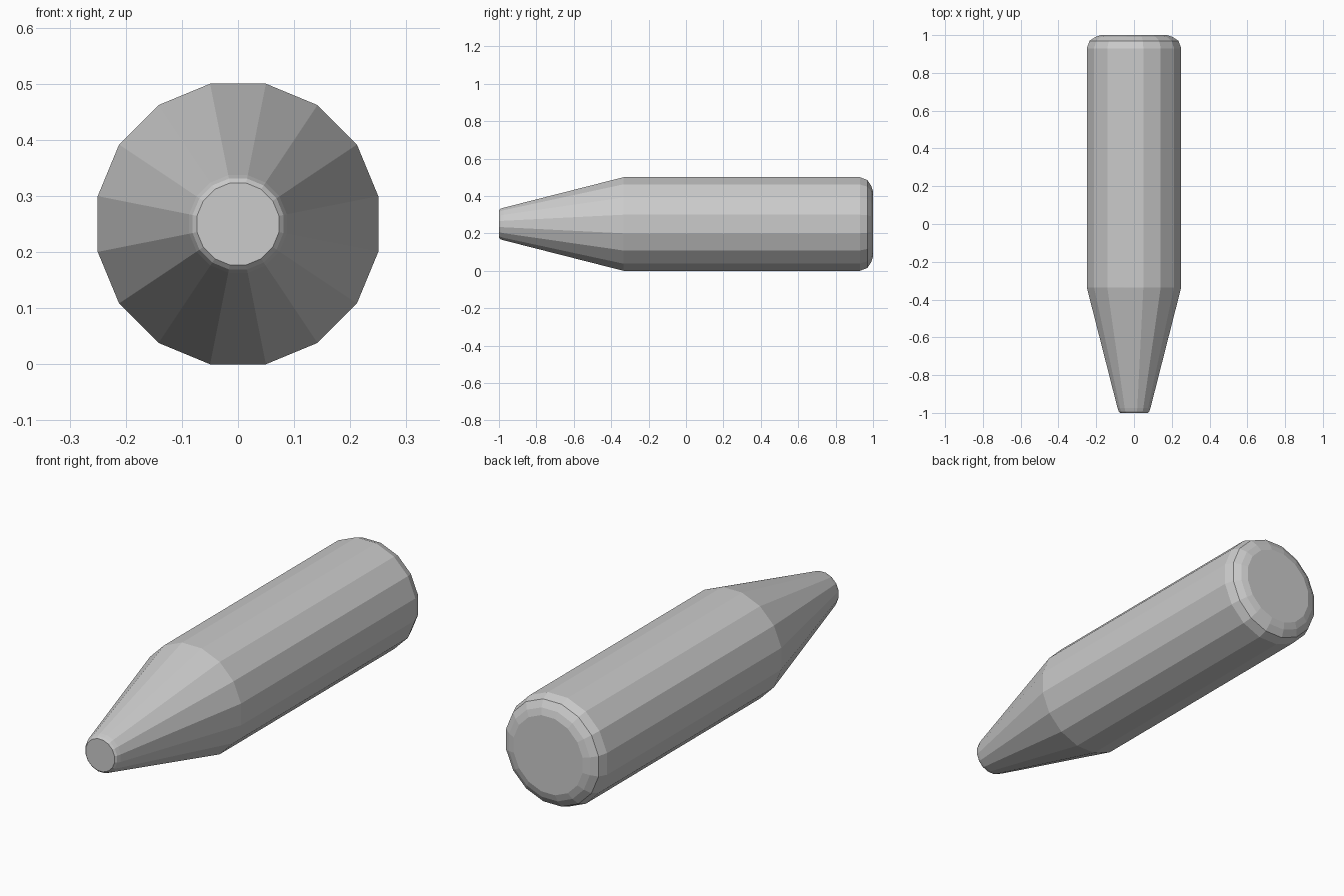
import bpy, bmesh, math

if "Cube" in bpy.data.objects:
    bpy.data.objects.remove(bpy.data.objects["Cube"])

SIDES = 16
AXIS_Z = 0.25
# Lathe profile along y: (y, distance from the axis to the flats)
PROFILE = [(-1.0, 0.073), (-0.992, 0.081), (-0.975, 0.087), (-0.335, 0.25),
           (0.93, 0.25), (0.97, 0.235), (0.99, 0.205), (1.0, 0.175)]

bm = bmesh.new()


# One 16-sided ring, turned so a flat lies at the top, bottom and sides
def ring(y, apothem):
    r = apothem / math.cos(math.pi / SIDES)
    angles = [2 * math.pi * (i + 0.5) / SIDES for i in range(SIDES)]
    return [bm.verts.new((r * math.cos(a), y, AXIS_Z + r * math.sin(a))) for a in angles]


# Tapered tip, straight body and rounded back rim
rings = [ring(y, r) for y, r in PROFILE]
for a, b in zip(rings, rings[1:]):
    for i in range(SIDES):
        j = (i + 1) % SIDES
        bm.faces.new((a[i], a[j], b[j], b[i]))

# Flat end caps
bm.faces.new(rings[0])
bm.faces.new(rings[-1])
bmesh.ops.recalc_face_normals(bm, faces=bm.faces)

mesh = bpy.data.meshes.new("tapered_rod")
bm.to_mesh(mesh)
bm.free()
bpy.context.collection.objects.link(bpy.data.objects.new("tapered_rod", mesh))
